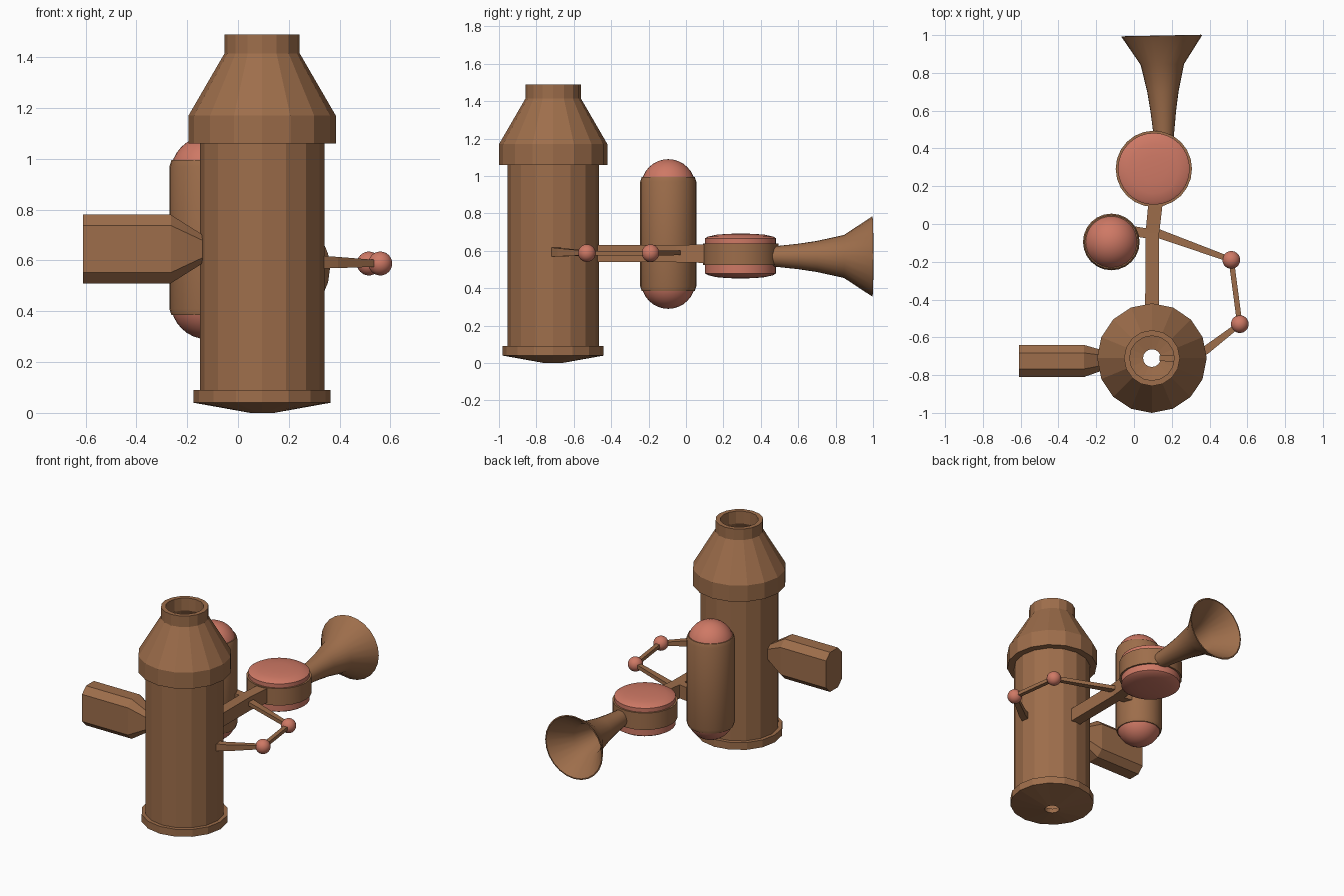
import bpy, bmesh, math
from mathutils import Vector, Matrix

if "Cube" in bpy.data.objects:
    bpy.data.objects.remove(bpy.data.objects["Cube"])


def material(name, color):
    m = bpy.data.materials.new(name)
    m.diffuse_color = color
    m.use_nodes = True
    m.node_tree.nodes["Principled BSDF"].inputs["Base Color"].default_value = m.diffuse_color
    return m


BROWN = material("brown_shell", (0.34, 0.155, 0.07, 1))
PINK = material("pink_cap", (0.62, 0.19, 0.13, 1))


def finish(name, bm, mat, angle=None, matrix=None):
    bmesh.ops.remove_doubles(bm, verts=bm.verts, dist=1e-5)
    bmesh.ops.recalc_face_normals(bm, faces=bm.faces)
    me = bpy.data.meshes.new(name)
    bm.to_mesh(me)
    bm.free()
    ob = bpy.data.objects.new(name, me)
    bpy.context.collection.objects.link(ob)
    me.materials.append(mat)
    if matrix:
        ob.matrix_world = matrix
    if angle:
        bpy.context.view_layer.objects.active = ob
        ob.select_set(True)
        bpy.ops.object.shade_smooth_by_angle(angle=math.radians(angle))
        ob.select_set(False)
    return ob


def lathe(name, profile, loc, sides, mat, closed=False, angle=None, rot=None):
    """Revolve (radius, height) points around local z."""
    bm = bmesh.new()
    rings = [[bm.verts.new((r * math.cos(2 * math.pi * i / sides),
                            r * math.sin(2 * math.pi * i / sides), z))
              for i in range(sides)] for r, z in profile]
    pairs = list(zip(rings, rings[1:]))
    if closed:
        pairs.append((rings[-1], rings[0]))
    for a, b in pairs:
        for i in range(sides):
            j = (i + 1) % sides
            bm.faces.new((a[i], a[j], b[j], b[i]))
    if not closed:
        bm.faces.new(rings[0])
        bm.faces.new(rings[-1])
    mx = Matrix.Translation(loc) @ (rot or Matrix())
    return finish(name, bm, mat, angle, mx)


def sweep(name, stations, mat, chamfer=0.0):
    """Loft a box section; each station is (point, half width, half height)."""
    bm = bmesh.new()
    pts = [Vector(s[0]) for s in stations]
    rings = []
    for k, (p, w, h) in enumerate(stations):
        d = (pts[min(k + 1, len(pts) - 1)] - pts[max(k - 1, 0)]).normalized()
        side = d.cross(Vector((0, 0, 1))).normalized()
        c = chamfer * min(w, h)
        if c:
            sec = [(w, h - c), (w - c, h), (c - w, h), (-w, h - c),
                   (-w, c - h), (c - w, -h), (w - c, -h), (w, c - h)]
        else:
            sec = [(w, h), (-w, h), (-w, -h), (w, -h)]
        rings.append([bm.verts.new(pts[k] + side * a + Vector((0, 0, b)))
                      for a, b in sec])
    n = len(rings[0])
    for a, b in zip(rings, rings[1:]):
        for i in range(n):
            j = (i + 1) % n
            bm.faces.new((a[i], a[j], b[j], b[i]))
    bm.faces.new(rings[0])
    bm.faces.new(rings[-1])
    return finish(name, bm, mat)


def ball(name, loc, radius, mat, squash=1.0):
    bm = bmesh.new()
    bmesh.ops.create_uvsphere(bm, u_segments=32, v_segments=16, radius=radius)
    bmesh.ops.scale(bm, vec=(1, 1, squash), verts=bm.verts)
    return finish(name, bm, mat, 40, Matrix.Translation(loc))


# Main hollow vessel: flanged foot, barrel, collar, shoulder and open neck
lathe("main_vessel", [
    (0.047, 0.0), (0.27, 0.04), (0.27, 0.09), (0.245, 0.09), (0.245, 1.06),
    (0.29, 1.06), (0.29, 1.17), (0.148, 1.415), (0.148, 1.49), (0.118, 1.49),
    (0.118, 1.405), (0.25, 1.165), (0.215, 1.06), (0.215, 0.06), (0.047, 0.03)],
    (0.095, -0.71, 0), 16, BROWN, closed=True)

# Chamfered side duct
sweep("side_duct", [((-0.61, -0.725, 0.645), 0.085, 0.135),
                    ((-0.265, -0.725, 0.645), 0.085, 0.135),
                    ((-0.13, -0.72, 0.645), 0.042, 0.05)], BROWN, chamfer=0.5)

# Upright capsule with domed ends
lathe("capsule_body", [(0.142, 0.385), (0.15, 0.41), (0.15, 0.97), (0.142, 0.995)],
      (-0.12, -0.095, 0), 24, BROWN, angle=35)
for label, z in (("top", 0.945), ("bottom", 0.435)):
    ball("capsule_dome_" + label, (-0.12, -0.095, z), 0.145, PINK)

# Flat drum with a shallow pink cushion on each face
lathe("drum_band", [(0.202, 0.525), (0.202, 0.64)], (0.105, 0.292, 0), 24, BROWN, angle=35)
cushion = [(0.19, 0), (0.19, 0.09), (0.175, 0.099), (0.13, 0.109), (0.07, 0.114), (0.015, 0.115)]
for label, s in (("top", 1), ("bottom", -1)):
    lathe("drum_cushion_" + label, [(r, 0.577 + s * z * (1 if s > 0 else 1.08)) for r, z in cushion],
          (0.105, 0.292, 0), 32, PINK, angle=35)

# Flared horn, thin walled and open at the back
outer = [(0.05, 0.0), (0.055, 0.08), (0.068, 0.2), (0.083, 0.3), (0.115, 0.445), (0.215, 0.597)]
inner = [(r - 0.012, z + 0.003) for r, z in reversed(outer[1:-1])]
lathe("flared_horn", outer + [(0.207, 0.598)] + inner + [(0.01, 0.07)],
      (0.159, 0.4, 0.57), 24, BROWN, angle=35,
      rot=Matrix.Rotation(0.02, 4, 'Z') @ Matrix.Rotation(-math.pi / 2, 4, 'X'))

# Arm joining vessel, capsule and drum
sweep("main_arm", [((0.095, -0.49, 0.585), 0.036, 0.046),
                   ((0.097, -0.05, 0.585), 0.036, 0.046),
                   ((0.116, 0.13, 0.585), 0.038, 0.05)], BROWN)
sweep("capsule_arm", [((0.1, -0.055, 0.585), 0.026, 0.046),
                      ((-0.02, -0.035, 0.585), 0.026, 0.046)], BROWN)

# Jointed thin linkage with ball joints
j1, j2 = (0.515, -0.19, 0.588), (0.56, -0.53, 0.588)
sweep("link_front", [((0.1, -0.04, 0.59), 0.024, 0.013), (j1, 0.014, 0.013)], BROWN)
sweep("link_middle", [(j1, 0.014, 0.012), (j2, 0.014, 0.012)], BROWN)
sweep("link_rear", [(j2, 0.014, 0.012), ((0.38, -0.668, 0.592), 0.022, 0.022),
                    ((0.3, -0.715, 0.594), 0.024, 0.026),
                    ((0.135, -0.71, 0.594), 0.014, 0.02)], BROWN)
for i, p in enumerate((j1, j2)):
    ball("joint_ball_%d" % (i + 1), p, 0.047, PINK)
